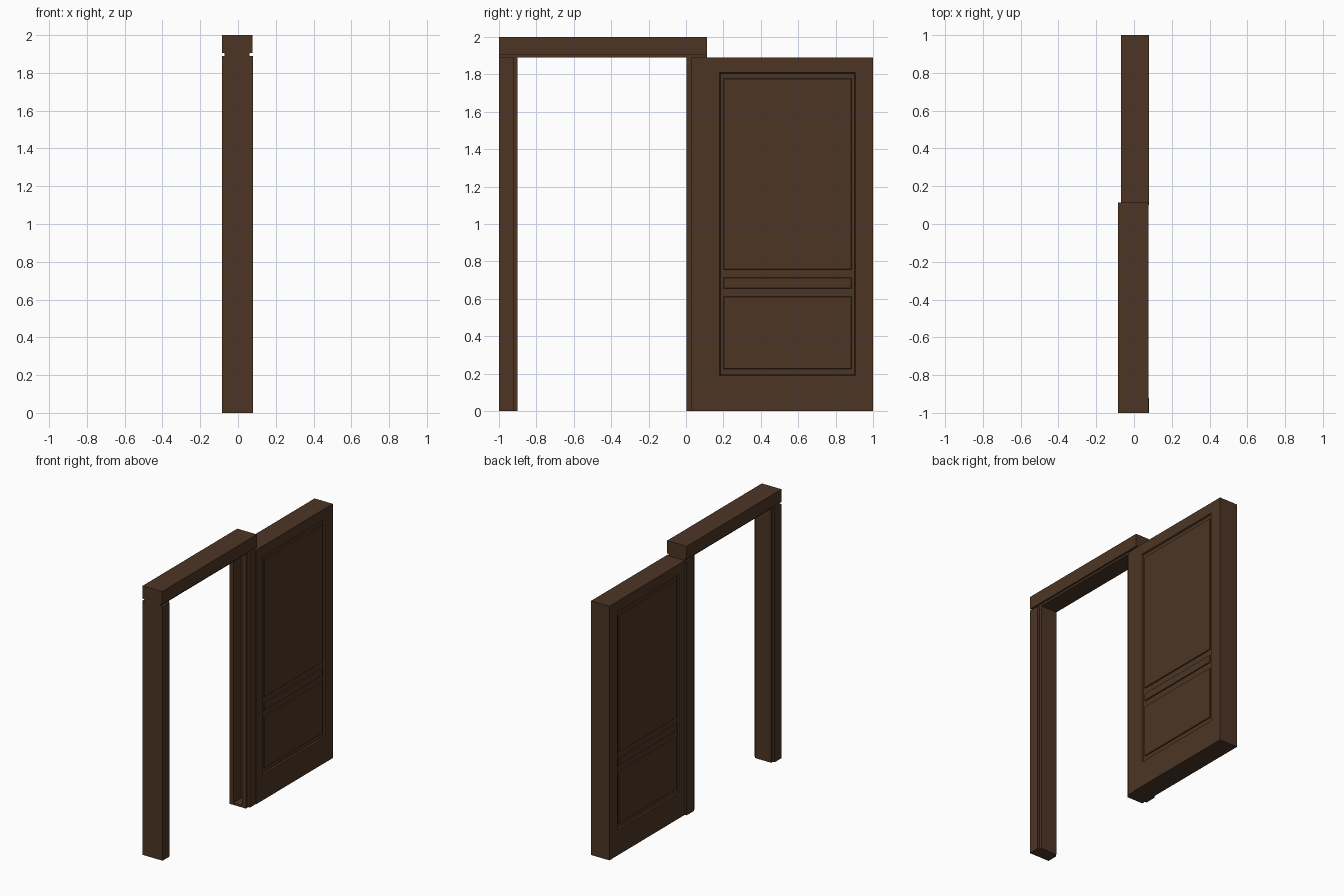
import bpy, bmesh

if "Cube" in bpy.data.objects:
    bpy.data.objects.remove(bpy.data.objects["Cube"])

wood = bpy.data.materials.new("dark_brown_wood")
wood.diffuse_color = (0.072, 0.036, 0.018, 1)
wood.use_nodes = True
wood.node_tree.nodes["Principled BSDF"].inputs["Base Color"].default_value = wood.diffuse_color


def finish(name, bm):
    bmesh.ops.remove_doubles(bm, verts=bm.verts, dist=1e-5)
    bmesh.ops.recalc_face_normals(bm, faces=bm.faces)
    me = bpy.data.meshes.new(name)
    bm.to_mesh(me)
    bm.free()
    me.materials.append(wood)
    ob = bpy.data.objects.new(name, me)
    bpy.context.collection.objects.link(ob)
    return ob


def box(name, x0, x1, y0, y1, z0, z1):
    bm = bmesh.new()
    bmesh.ops.create_cube(bm, size=1)
    for v in bm.verts:
        v.co = (x1 if v.co.x > 0 else x0,
                y1 if v.co.y > 0 else y0,
                z1 if v.co.z > 0 else z0)
    return finish(name, bm)


def prism(name, outline, z0, z1):
    """Upright post from a plan outline."""
    bm = bmesh.new()
    face = bm.faces.new([bm.verts.new((x, y, z0)) for x, y in outline])
    ext = bmesh.ops.extrude_face_region(bm, geom=[face])
    for v in ext["geom"]:
        if isinstance(v, bmesh.types.BMVert):
            v.co.z = z1
    return finish(name, bm)


def rect(bm, x, y0, y1, z0, z1):
    return [bm.verts.new((x, y, z)) for y, z in
            ((y0, z0), (y1, z0), (y1, z1), (y0, z1))]


def bridge(bm, a, b):
    for i in range(4):
        j = (i + 1) % 4
        bm.faces.new((a[i], a[j], b[j], b[i]))


XL, XR = -0.085, 0.076      # frame width
TOP = 1.89                  # height of posts and door
STOP = 0.014                # how far the stops step in

# Header beam with its narrower stop strip underneath
box("header_beam", XL, XR, -1.0, 0.113, 1.905, 2.0)
box("header_stop", XL + STOP, XR - STOP, -1.0, 0.113, TOP, 1.905)

# Closing post: wide body plus narrower stop on the inner side
prism("closing_post", [
    (XL, -1.0), (0.08, -1.0), (0.08, -0.92), (XR - STOP, -0.92),
    (XR - STOP, -0.9), (XL + STOP, -0.9), (XL + STOP, -0.92), (XL, -0.92)],
    0, TOP)

# Door-side post, slotted for the sliding door
prism("slotted_post", [
    (XL, 0.113), (XL, 0.03), (XL + STOP, 0.03), (XL + STOP, 0.003),
    (-0.04, 0.003), (-0.04, 0.095), (0.03, 0.095), (0.03, 0.003),
    (XR - STOP, 0.003), (XR - STOP, 0.03), (XR, 0.03), (XR, 0.113)],
    0, TOP)
box("slot_sill", -0.04, 0.03, 0.003, 0.095, 0, 0.015)

# Thick door body, recessed on both sides
DL, DR, DEPTH = -0.07, 0.08, 0.01
bm = bmesh.new()
rims = []
for x, s in ((DL, 1), (DR, -1)):
    rim = rect(bm, x, 0.1, 1.0, 0, TOP)
    edge = rect(bm, x, 0.18, 0.905, 0.19, 1.81)
    floor = rect(bm, x + s * DEPTH, 0.185, 0.9, 0.195, 1.805)
    bridge(bm, rim, edge)
    bridge(bm, edge, floor)
    bm.faces.new(floor)
    rims.append(rim)
bridge(bm, *rims)
finish("door_body", bm)

# Raised panels in the recess on each side
panels = {"upper_panel": (0.755, 1.78), "middle_strip": (0.655, 0.715),
          "lower_panel": (0.225, 0.615)}
for side, x, s in (("left", DL, 1), ("right", DR, -1)):
    for name, (z0, z1) in panels.items():
        bm = bmesh.new()
        base = rect(bm, x + s * (DEPTH + 0.004), 0.2, 0.887, z0, z1)
        face = rect(bm, x + s * 0.003, 0.204, 0.883, z0 + 0.004, z1 - 0.004)
        bridge(bm, base, face)
        bm.faces.new(face)
        bm.faces.new(base)
        finish(side + "_" + name, bm)
